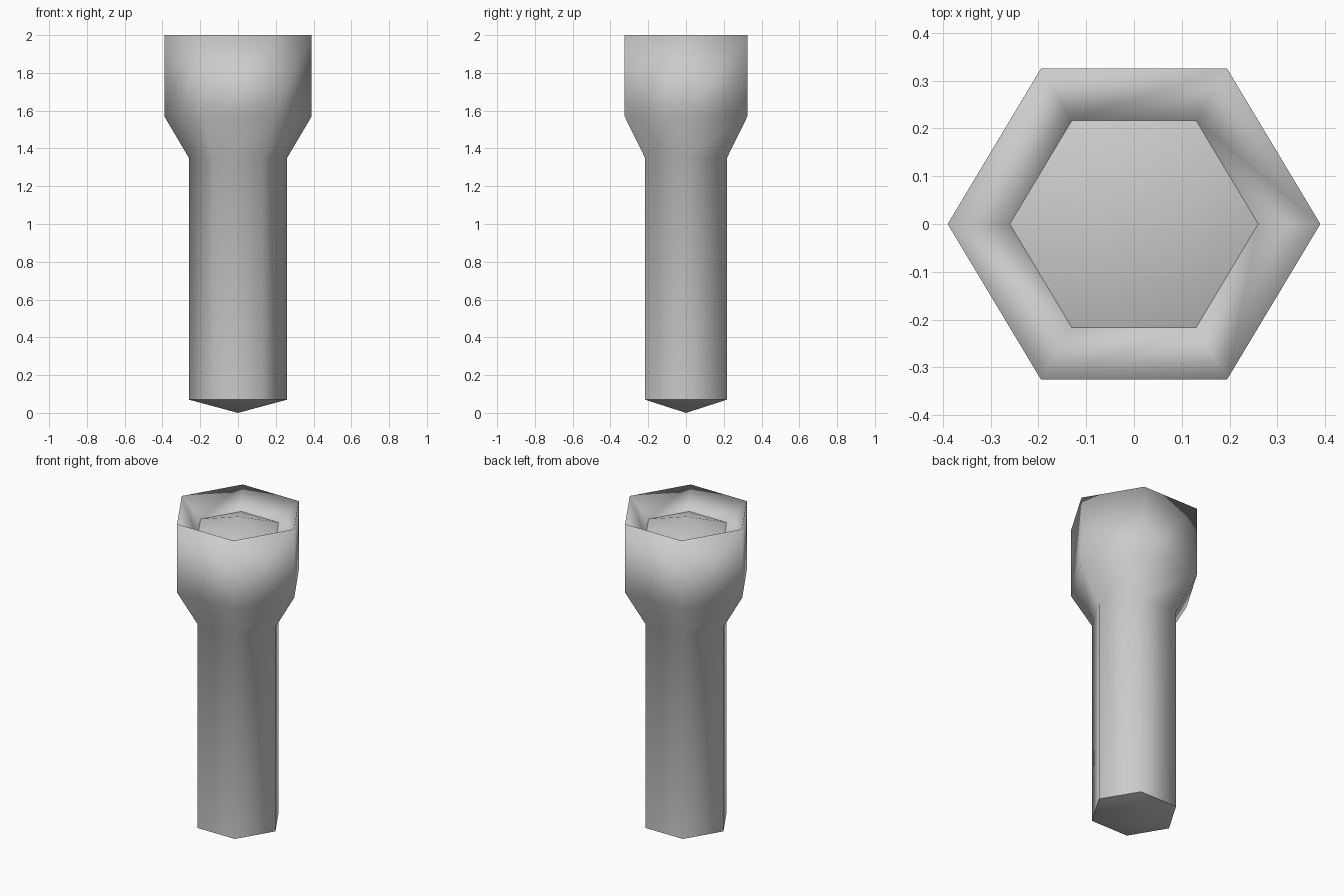
import bpy, bmesh, math

if "Cube" in bpy.data.objects:
    bpy.data.objects.remove(bpy.data.objects["Cube"], do_unlink=True)

SIDES = 6
Y_SCALE = 0.963          # the hexagon is slightly narrower front to back
SHAFT_R, HEAD_R = 0.26, 0.39
BASE_Z, FLOOR_Z, TOP_Z = 0.07, 1.89, 2.0

metal = bpy.data.materials.new("grey metal")
metal.use_nodes = True
grey = (0.6, 0.6, 0.6, 1)
metal.diffuse_color = grey
metal.node_tree.nodes["Principled BSDF"].inputs["Base Color"].default_value = grey


def ring(bm, radius, z):
    """One hexagonal ring of vertices, with corners on the x axis."""
    angles = [math.tau * i / SIDES for i in range(SIDES)]
    return [bm.verts.new((radius * math.cos(a), radius * Y_SCALE * math.sin(a), z))
            for a in angles]


def bridge(bm, lower, upper):
    faces = []
    for i in range(SIDES):
        j = (i + 1) % SIDES
        faces.append(bm.faces.new((lower[i], lower[j], upper[j], upper[i])))
    return faces


def cap(bm, rim, tip_z, upward):
    """Shallow pyramid that closes a ring."""
    tip = bm.verts.new((0, 0, tip_z))
    for i in range(SIDES):
        a, b = rim[i], rim[(i + 1) % SIDES]
        bm.faces.new((a, b, tip) if upward else (b, a, tip))
    for edge in bm.edges:
        if edge.verts[0] in rim and edge.verts[1] in rim:
            edge.smooth = False


# Shaft, flared head and sloping recess as one lathed hexagonal profile
bm = bmesh.new()
profile = [(SHAFT_R, BASE_Z), (SHAFT_R, 1.35), (HEAD_R, 1.57),
           (HEAD_R, TOP_Z), (SHAFT_R, FLOOR_Z)]
rings = [ring(bm, r, z) for r, z in profile]
for low, high in zip(rings, rings[1:]):
    bridge(bm, low, high)

# Pointed foot and raised recess floor
cap(bm, rings[0], 0.0, False)
cap(bm, rings[-1], FLOOR_Z + 0.085, True)

for face in bm.faces:
    face.smooth = True
mesh = bpy.data.meshes.new("hex_bolt")
bm.to_mesh(mesh)
bm.free()
mesh.materials.append(metal)
bolt = bpy.data.objects.new("hex_bolt", mesh)
bpy.context.collection.objects.link(bolt)
